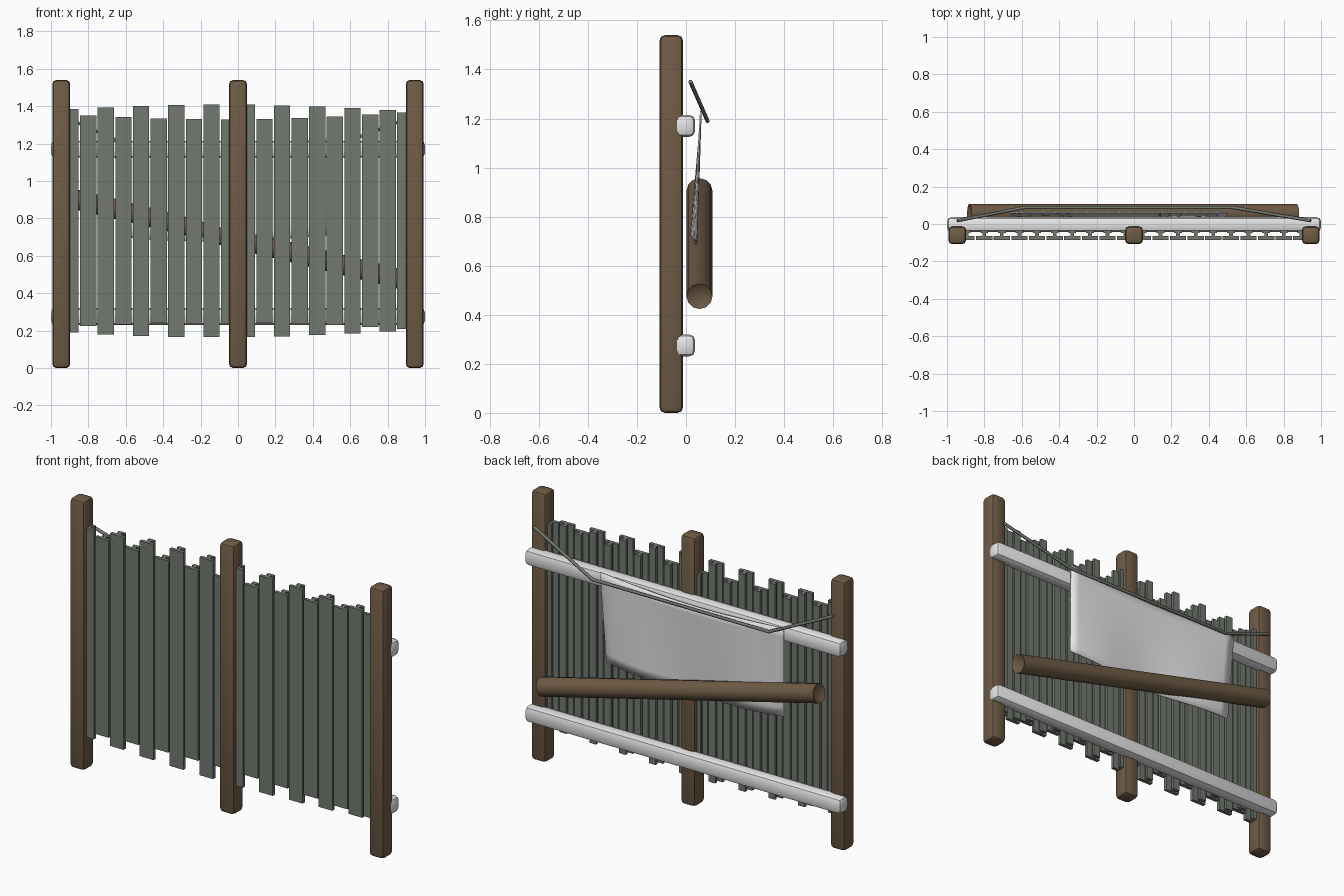
import bpy, bmesh, math
from mathutils import Vector

cube = bpy.data.objects.get("Cube")
if cube:
    bpy.data.objects.remove(cube, do_unlink=True)


def material(name, color):
    m = bpy.data.materials.new(name)
    m.use_nodes = True
    m.diffuse_color = (*color, 1)
    m.node_tree.nodes["Principled BSDF"].inputs["Base Color"].default_value = (*color, 1)
    return m


brown = material("brown wood", (0.16, 0.105, 0.06))
grey_green = material("weathered grey green", (0.17, 0.19, 0.16))
white = material("off white", (0.8, 0.8, 0.8))


def finish(name, bm, mat, smooth=None):
    bmesh.ops.recalc_face_normals(bm, faces=bm.faces)
    mesh = bpy.data.meshes.new(name)
    bm.to_mesh(mesh)
    bm.free()
    obj = bpy.data.objects.new(name, mesh)
    bpy.context.collection.objects.link(obj)
    mesh.materials.append(mat)
    if smooth:
        bpy.ops.object.select_all(action="DESELECT")
        obj.select_set(True)
        bpy.context.view_layer.objects.active = obj
        bpy.ops.object.shade_smooth_by_angle(angle=math.radians(smooth))
    return obj


def add_box(bm, center, size):
    verts = bmesh.ops.create_cube(bm, size=1)["verts"]
    for v in verts:
        v.co = Vector(center) + v.co * Vector(size)


def rounded_beam(name, center, size, bevel, mat):
    bm = bmesh.new()
    add_box(bm, center, size)
    bmesh.ops.bevel(bm, geom=bm.edges[:], offset=bevel, segments=2,
                    profile=0.5, affect="EDGES")
    return finish(name, bm, mat, 40)


# Upright posts
for side, x in (("right", -0.945), ("middle", 0), ("left", 0.945)):
    rounded_beam(side + "_post", (x, -0.06, 0.77), (0.096, 0.096, 1.54), 0.022, brown)

# Horizontal rails
for level, z in (("lower", 0.275), ("upper", 1.17)):
    rounded_beam(level + "_rail", (0, -0.003, z), (2, 0.08, 0.09), 0.024, white)

# Slats: a wide front board with a narrow ribbed batten behind it
for i in range(20):
    x = -0.895 + i * 0.0942
    half = 0.5825 + (-1) ** i * 0.04 * math.cos(0.1416 * (i - 8.5))
    bm = bmesh.new()
    for width, y, depth in ((0.087, -0.075, 0.02), (0.02, -0.055, 0.022), (0.042, -0.04, 0.016)):
        add_box(bm, (x, y, 0.787), (width, depth, half * 2))
    finish(f"slat_{i + 1}", bm, grey_green)

# Slanted log with dished ends
bm = bmesh.new()
start, end = Vector((-0.88, 0.055, 0.905)), Vector((0.87, 0.055, 0.475))
axis = (end - start).normalized()
across = Vector((0, 1, 0))
up = axis.cross(across)
sides = 12
rings = []
for p in (start, end):
    rings.append([bm.verts.new(p + 0.053 * (across * math.cos(a) + up * math.sin(a)))
                  for a in (2 * math.pi * k / sides for k in range(sides))])
hubs = [bm.verts.new(start + axis * 0.03), bm.verts.new(end - axis * 0.03)]
for k in range(sides):
    n = (k + 1) % sides
    bm.faces.new((rings[0][k], rings[0][n], rings[1][n], rings[1][k]))
    for ring, hub in zip(rings, hubs):
        bm.faces.new((ring[k], ring[n], hub))
finish("slanted_log", bm, brown, 40)

# Hanging cloth, gently rippled and sagging between its corners
bm = bmesh.new()
cols, rows = 20, 10
grid = []
for r in range(rows + 1):
    t = r / rows
    line = []
    for c in range(cols + 1):
        s = c / cols
        x = -0.66 + 0.02 * t + s * (1.16 - 0.04 * t)
        y = 0.06 - 0.03 * t + 0.014 * t * math.sin(s * 3 * math.pi)
        z = 1.22 + 0.01 * s - 0.52 * t - 0.03 * math.sin(math.pi * s)
        line.append(bm.verts.new((x, y, z)))
    grid.append(line)
for r in range(rows):
    for c in range(cols):
        bm.faces.new((grid[r][c], grid[r][c + 1], grid[r + 1][c + 1], grid[r + 1][c]))
cloth = finish("hanging_cloth", bm, white, 60)
thick = cloth.modifiers.new("thickness", "SOLIDIFY")
thick.thickness = 0.006
thick.offset = 0

# Bent line that holds the cloth
curve = bpy.data.curves.new("support_line", "CURVE")
curve.dimensions = "3D"
curve.bevel_depth = 0.009
curve.bevel_resolution = 1
curve.use_fill_caps = True
spline = curve.splines.new("POLY")
path = ((-0.945, 0.018, 1.35), (-0.585, 0.088, 1.19), (0.53, 0.088, 1.19), (0.945, 0.018, 1.35))
spline.points.add(len(path) - 1)
for point, co in zip(spline.points, path):
    point.co = (*co, 1)
line_obj = bpy.data.objects.new("support_line", curve)
bpy.context.collection.objects.link(line_obj)
curve.materials.append(grey_green)
